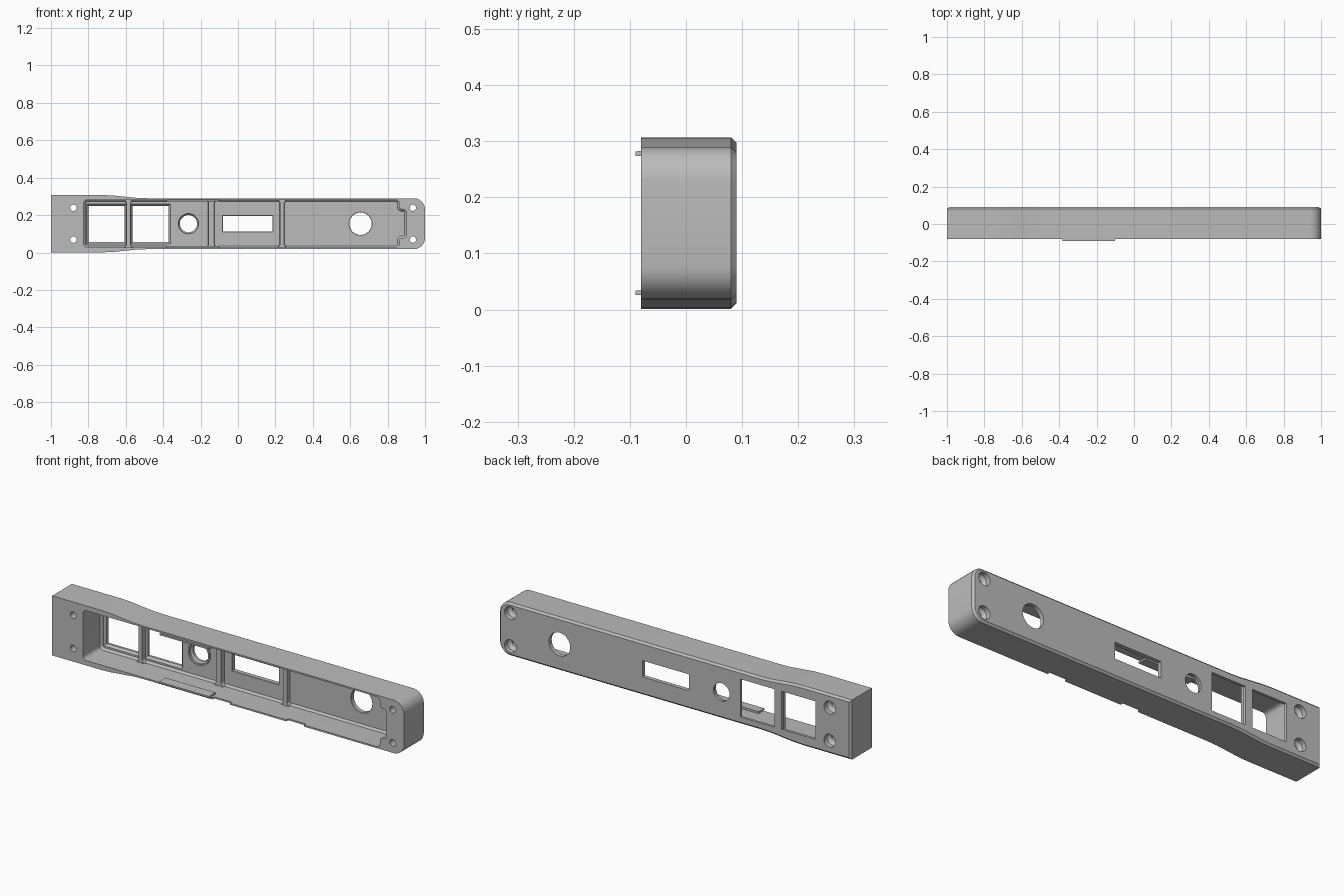
import bpy, bmesh
from math import pi, cos, sin, radians
from mathutils import Vector

cube = bpy.data.objects.get("Cube")
if cube:
    bpy.data.objects.remove(cube)

grey = bpy.data.materials.new("plain grey")
grey.use_nodes = True
COLOUR = (0.5, 0.5, 0.5, 1)
grey.diffuse_color = COLOUR
grey.node_tree.nodes["Principled BSDF"].inputs["Base Color"].default_value = COLOUR

MID = 0.154      # height of the long axis
FLOOR = 0.067    # inner face of the thin back panel
FRONT, BACK = -0.08, 0.09


def rounded(corners, steps=6):
    """Outline from (x, z, radius) corners, listed counter-clockwise."""
    out = []
    for i, (x, z, r) in enumerate(corners):
        p = Vector((x, z))
        if r == 0:
            out.append(p)
            continue
        a = p + (Vector(corners[i - 1][:2]) - p).normalized() * r
        b = p + (Vector(corners[(i + 1) % len(corners)][:2]) - p).normalized() * r
        centre = a + b - p
        for k in range(steps + 1):
            t = k / steps * pi / 2
            out.append(centre + (a - centre) * cos(t) + (b - centre) * sin(t))
    return out


def rect(x0, x1, z0, z1, r=0):
    return rounded([(x0, z0, r), (x1, z0, r), (x1, z1, r), (x0, z1, r)])


def circle(x, z, r, n=32):
    return [Vector((x + r * cos(2 * pi * k / n), z + r * sin(2 * pi * k / n))) for k in range(n)]


def inset(outline, d):
    """Move every edge of the outline inwards by d."""
    out = []
    for i, p in enumerate(outline):
        e = (p - outline[i - 1]).normalized()
        f = (outline[(i + 1) % len(outline)] - p).normalized()
        n, m = Vector((-e.y, e.x)), Vector((-f.y, f.x))
        out.append(p + (n + m) * d / (1 + n.dot(m)))
    return out


def loft(name, outline, rings):
    """Solid through rings of (y, inset)."""
    bm = bmesh.new()
    loops = [[bm.verts.new((p.x, y, p.y)) for p in inset(outline, d)] for y, d in rings]
    bm.faces.new(loops[0])
    bm.faces.new(loops[-1])
    n = len(outline)
    for a, b in zip(loops, loops[1:]):
        for i in range(n):
            j = (i + 1) % n
            bm.faces.new((a[i], a[j], b[j], b[i]))
    bmesh.ops.recalc_face_normals(bm, faces=bm.faces)
    mesh = bpy.data.meshes.new(name)
    bm.to_mesh(mesh)
    bm.free()
    mesh.materials.append(grey)
    ob = bpy.data.objects.new(name, mesh)
    bpy.context.collection.objects.link(ob)
    return ob


def select(ob):
    bpy.ops.object.select_all(action='DESELECT')
    ob.select_set(True)
    bpy.context.view_layer.objects.active = ob


def cut(ob, outline, rings):
    cutter = loft("cutter", outline, rings)
    cutter.hide_render = True
    mod = ob.modifiers.new("cut", 'BOOLEAN')
    mod.operation, mod.solver, mod.object = 'DIFFERENCE', 'EXACT', cutter
    select(ob)
    bpy.ops.object.modifier_apply(modifier=mod.name)
    bpy.data.objects.remove(cutter)


# Housing: wide square end, gentle taper, rounded far end, bevelled back edge
half = [(-0.48, 0.136, 0), (-0.54, 0.138, 0), (-0.61, 0.145, 0),
        (-0.67, 0.151, 0), (-0.72, 0.153, 0), (-1, 0.153, 0)]
top = [(1, 0.136, 0.06)] + half
outline = [(x, MID + h, r) for x, h, r in top]
outline += [(x, MID - h, r) for x, h, r in reversed(top)]
housing = loft("housing", rounded(outline), [(FRONT, 0), (BACK - 0.01, 0), (BACK, 0.01)])

# Open front cavity, stepped around the screw bosses at the rounded end
upper = [(0.9, 0.076, 0.015), (0.862, 0.076, 0.015), (0.862, 0.128, 0.018), (-0.825, 0.128, 0.02)]
cavity = [(x, MID + h, r) for x, h, r in upper]
cavity += [(x, MID - h, r) for x, h, r in reversed(upper)]
cut(housing, rounded(cavity, 4), [(-0.2, 0), (FLOOR - 0.01, 0), (FLOOR, 0.01)])

# Panel openings, flared on the inside
openings = [rect(-0.8, -0.607, 0.055, 0.25), rect(-0.565, -0.372, 0.055, 0.25),
            rect(-0.08, 0.185, 0.112, 0.196),
            circle(-0.265, MID, 0.046), circle(0.655, MID, 0.06)]
flares = [0.01, 0.01, 0.002, 0.01, 0.002]
for shape, flare in zip(openings, flares):
    cut(housing, shape, [(0.02, -flare), (FLOOR, -flare), (FLOOR + flare, 0), (0.2, 0)])

# Screw holes with countersinks on the back
for x in (-0.88, 0.935):
    for side in (-1, 1):
        cut(housing, circle(x, MID + side * 0.085, 0.017),
            [(-0.2, 0), (0.05, 0), (0.065, -0.016), (0.2, -0.016)])

# Shallow notches in the lower front rim
for x in (-0.04, 0.38):
    cut(housing, rect(x - 0.05, x + 0.05, -0.02, 0.04), [(-0.2, 0), (FRONT + 0.015, 0)])

# Cross ribs with flared ends
ribs = []
for label, x, w in (("window", -0.586, 0.013), ("middle", -0.142, 0.018), ("display", 0.236, 0.014)):
    side = [(w + 0.014, -0.132), (w, -0.112), (w, 0.112), (w + 0.014, 0.132)]
    shape = [Vector((x + a, MID + h)) for a, h in side]
    shape += [Vector((x - a, MID + h)) for a, h in reversed(side)]
    ribs.append(loft(label + "_rib", shape, [(0.045, 0.003), (FLOOR + 0.005, 0)]))

# Collar around the small round hole
collar = loft("hole_collar", circle(-0.265, MID, 0.062), [(FLOOR - 0.008, 0), (FLOOR + 0.003, 0)])
cut(collar, circle(-0.265, MID, 0.054), [(0, 0), (0.2, 0)])

# Snap tabs along the inner top and bottom walls
tabs = []
for label, side in (("upper", 1), ("lower", -1)):
    z = sorted((MID + side * 0.118, MID + side * 0.13))
    tabs.append(loft(label + "_snap_tab", rect(-0.385, -0.1, *z), [(-0.09, 0.002), (-0.04, 0)]))

for ob in [housing, collar] + ribs + tabs:
    select(ob)
    bpy.ops.object.shade_smooth_by_angle(angle=radians(30))
